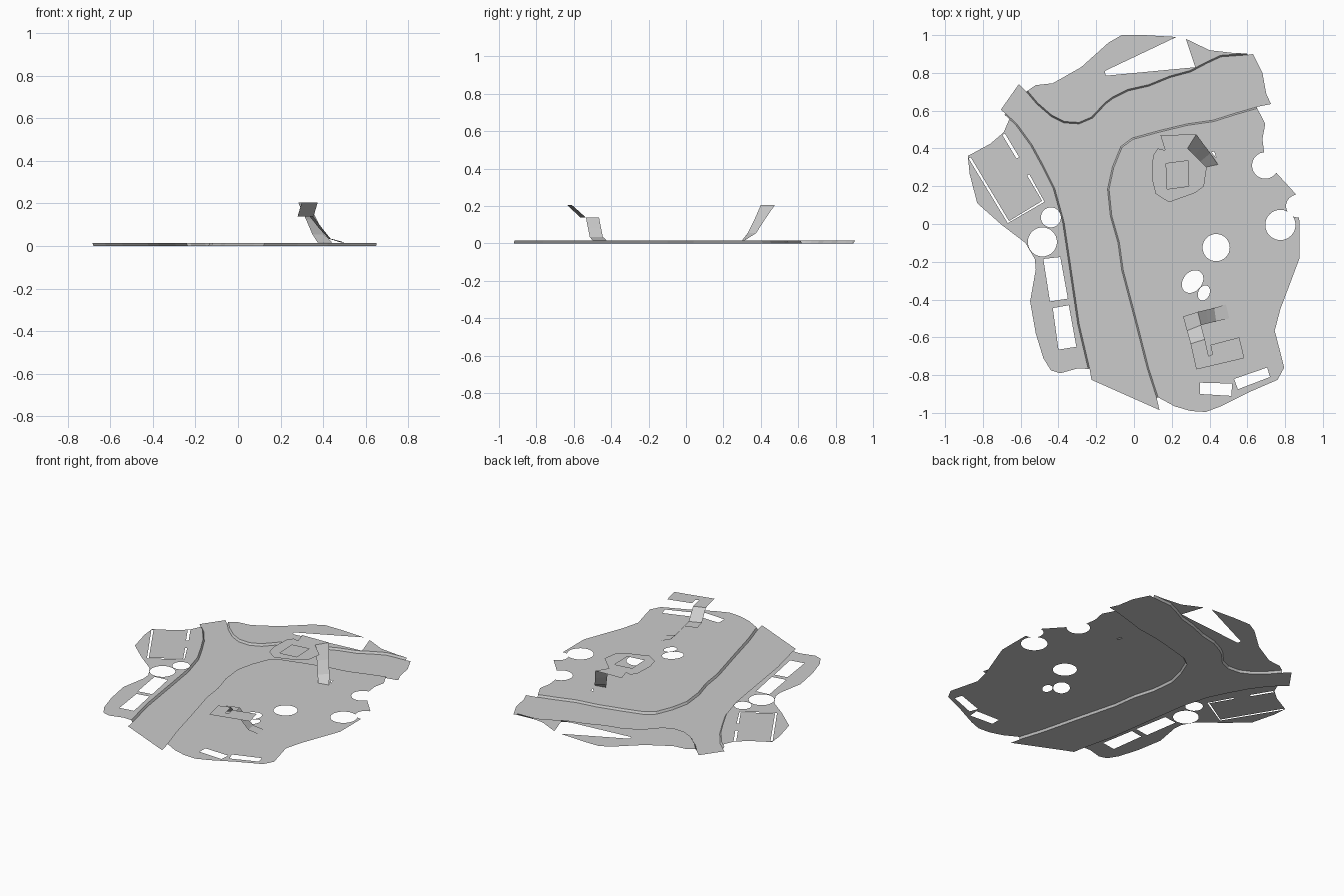
import bpy, math
from mathutils import Vector
from mathutils.geometry import delaunay_2d_cdt

if "Cube" in bpy.data.objects:
    bpy.data.objects.remove(bpy.data.objects["Cube"])

KERB = 0.014    # pavement height above the road
DECK = 0.205    # height of the raised decks


def make(name, verts, faces):
    """Mesh object whose faces all look upwards."""
    fixed = []
    for f in faces:
        a, b, c = (Vector(verts[i]) for i in f[:3])
        fixed.append(list(f) if (b - a).cross(c - a).z >= 0 else list(f)[::-1])
    me = bpy.data.meshes.new(name)
    me.from_pydata(verts, [], fixed)
    ob = bpy.data.objects.new(name, me)
    bpy.context.collection.objects.link(ob)
    return ob


def inside(p, poly):
    hit = False
    for (x1, y1), (x2, y2) in zip(poly, poly[1:] + poly[:1]):
        if (y1 > p[1]) != (y2 > p[1]) and p[0] < x1 + (p[1] - y1) * (x2 - x1) / (y2 - y1):
            hit = not hit
    return hit


def sheet(name, outline, z, holes=()):
    """Flat sheet with holes; holes crossing the outline become bites."""
    pts, edges = [], []
    for loop in [outline, *holes]:
        s, n = len(pts), len(loop)
        pts += [Vector(p) for p in loop]
        edges += [(s + i, s + (i + 1) % n) for i in range(n)]
    vs, _, fs, *_ = delaunay_2d_cdt(pts, edges, [], 0, 1e-5)
    keep = []
    for f in fs:
        c = sum((vs[i] for i in f), Vector((0, 0))) / len(f)
        if inside(c, outline) and not any(inside(c, h) for h in holes):
            keep.append(f)
    used = sorted({i for f in keep for i in f})
    idx = {v: i for i, v in enumerate(used)}
    return make(name, [(vs[i].x, vs[i].y, z) for i in used],
                [[idx[i] for i in f] for f in keep])


def ellipse(x, y, rx, ry=None, tilt=0, n=32):
    ry = ry or rx
    c, s = math.cos(math.radians(tilt)), math.sin(math.radians(tilt))
    out = []
    for i in range(n):
        a = 2 * math.pi * i / n
        u, v = rx * math.cos(a), ry * math.sin(a)
        out.append((x + u * c - v * s, y + u * s + v * c))
    return out


def offset(line, d):
    """Shift a polyline to its left by d."""
    out = []
    for i, p in enumerate(line):
        a, b = Vector(line[max(i - 1, 0)]), Vector(line[min(i + 1, len(line) - 1)])
        t = (b - a).normalized()
        out.append((p[0] - t.y * d, p[1] + t.x * d))
    return out


def slot(line, w):
    return offset(line, w / 2) + offset(line, -w / 2)[::-1]


def ribbon(name, left, right):
    n = len(left)
    return make(name, left + right, [(i, i + 1, n + i + 1, n + i) for i in range(n - 1)])


def kerb(name, low, high):
    ribbon(name, [(*p, 0) for p in low], [(*p, KERB) for p in high])


# Kerb lines bounding the sunken road
west = [(-.68, .585), (-.62, .53), (-.54, .42), (-.48, .31), (-.42, .19), (-.37, .01),
        (-.34, -.19), (-.29, -.53), (-.235, -.765)]
north = [(-.57, .70), (-.515, .635), (-.44, .57), (-.37, .535), (-.29, .53), (-.22, .56),
         (-.15, .635), (-.11, .665), (-.03, .705), (.08, .73), (.19, .775), (.30, .805),
         (.385, .85), (.46, .885), (.60, .895)]
east = [(.65, .62), (.53, .585), (.42, .55), (.28, .53), (.135, .495), (-.01, .455),
        (-.07, .41), (-.115, .30), (-.14, .185), (-.125, .04), (-.085, -.10),
        (-.065, -.245), (.005, -.51), (.07, -.765), (.12, -.92)]
west_top, north_top, east_top = offset(west, -.008), offset(north, .008), offset(east, .008)

# Road
sheet("road", west + [(-.225, -.825), (.135, -.985)] + east[::-1]
      + [(.725, .635), (.70, .69), (.68, .80), (.63, .90)] + north[::-1]
      + [(-.61, .74), (-.705, .605)], 0)
kerb("west_kerb", west, west_top)
kerb("north_kerb", north, north_top)
kerb("east_kerb", east, east_top)

# West block
sheet("west_block", west_top + [
    (-.30, -.765), (-.39, -.79), (-.44, -.775), (-.48, -.71), (-.52, -.58), (-.55, -.41),
    (-.52, -.24), (-.525, -.185), (-.575, -.10), (-.70, -.005), (-.83, .11), (-.87, .265),
    (-.88, .36), (-.76, .425), (-.69, .485), (-.66, .555)], KERB, [
    ellipse(-.485, -.095, .077), ellipse(-.44, .035, .053),
    [(-.48, -.185), (-.39, -.175), (-.35, -.395), (-.445, -.41)],
    [(-.43, -.445), (-.345, -.43), (-.305, -.65), (-.40, -.665)],
    slot([(-.69, .475), (-.615, .35)], .016),
    slot([(-.56, .26), (-.48, .12), (-.665, .01), (-.87, .35)], .013)])

# North block, with its wedge cut-out
sheet("north_block", north_top + [
    (.53, .905), (.40, .92), (.275, .98), (.325, .83), (-.15, .785), (-.155, .81),
    (.225, .99), (.055, 1), (-.065, 1), (-.135, .96), (-.28, .83), (-.43, .745),
    (-.52, .735)], KERB)

# East block
sheet("east_block", east_top + [
    (.215, -.965), (.30, -.99), (.38, -.995), (.46, -.965), (.61, -.89), (.76, -.825),
    (.795, -.76), (.78, -.70), (.745, -.565), (.775, -.45), (.83, -.305), (.875, -.185),
    (.875, .02), (.855, .16), (.75, .275), (.69, .37), (.68, .45), (.695, .53)], KERB, [
    ellipse(.865, .095, .06), ellipse(.775, -.005, .08), ellipse(.695, .31, .07),
    ellipse(.435, -.125, .072), ellipse(.31, -.305, .066, .05, 50),
    ellipse(.37, -.365, .03, .042, -25),
    [(.35, -.84), (.52, -.845), (.515, -.91), (.35, -.90)],
    [(.53, -.82), (.705, -.76), (.72, -.81), (.55, -.875)],
    [(.41, .38), (.425, .385), (.435, .35)]])

# North raised deck with square opening, and its ramp
sheet("north_deck", [
    (.14, .47), (.33, .475), (.283, .40), (.385, .30), (.37, .20), (.325, .165),
    (.185, .115), (.115, .16), (.095, .24), (.10, .36), (.125, .40), (.165, .39)],
    DECK, [[(.17, .32), (.285, .335), (.29, .20), (.175, .185)]])
ribbon("north_ramp",
       [(.283, .40, DECK), (.32, .365, .125), (.35, .33, .055), (.375, .30, .016)],
       [(.33, .475, DECK), (.37, .42, .125), (.405, .375, .055), (.445, .315, .016)])

# South raised deck: lower ramp, landing, upper ramp, slotted top
ribbon("south_ramp",
       [(.505, -.50, .016), (.435, -.515, .035), (.395, -.525, .085), (.355, -.535, .138)],
       [(.487, -.425, .016), (.425, -.445, .035), (.38, -.455, .085), (.338, -.465, .138)])
sheet("south_landing", [(.26, -.49), (.338, -.465), (.355, -.535), (.28, -.565)], .138)
ribbon("south_upper_ramp", [(.28, -.565, .138), (.30, -.635, DECK)],
       [(.355, -.535, .138), (.375, -.61, DECK)])
sheet("south_deck", [
    (.30, -.635), (.375, -.61), (.395, -.70), (.415, -.69), (.405, -.64), (.557, -.60),
    (.584, -.71), (.33, -.77)], DECK)
